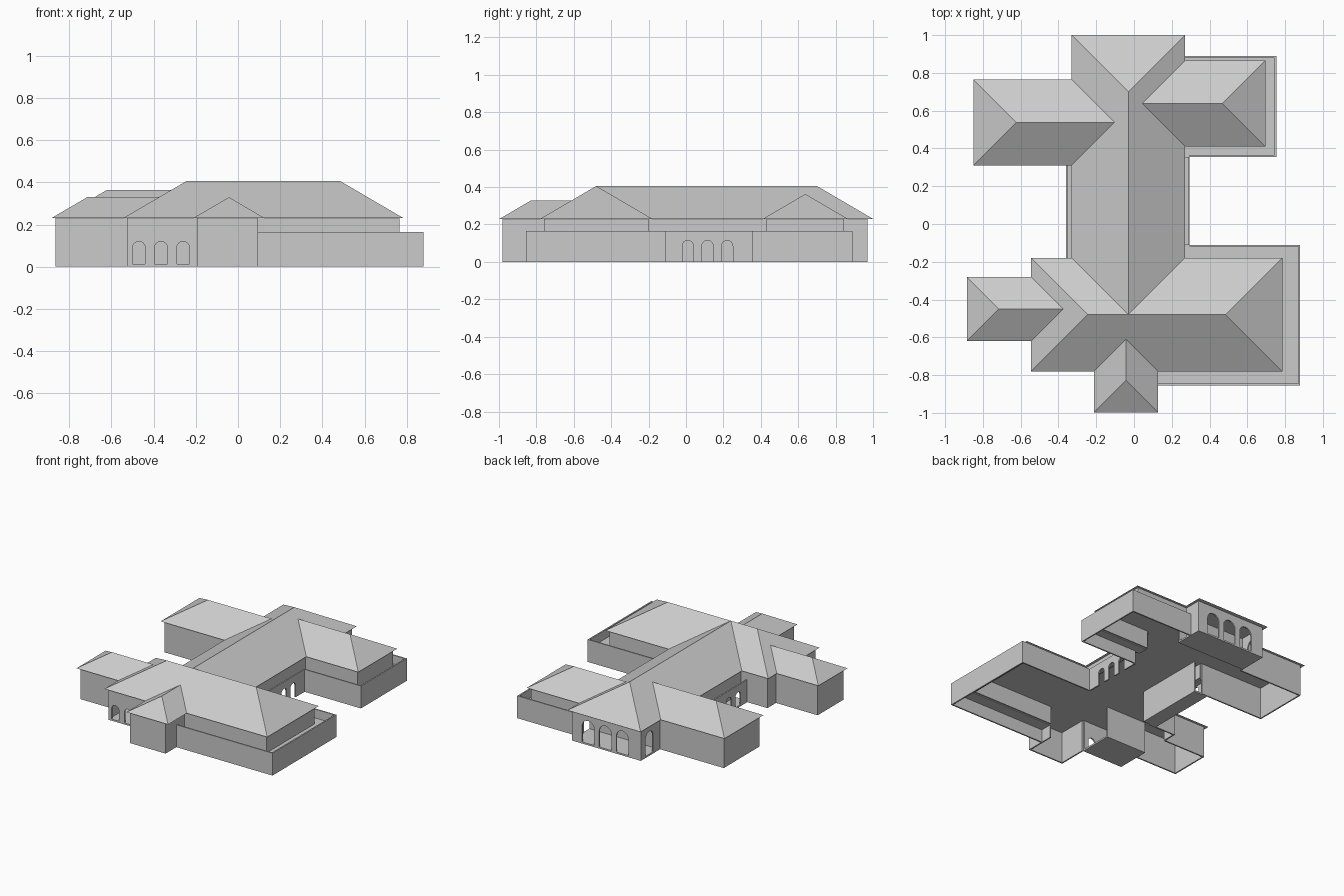
import bpy, bmesh, math
from mathutils import Vector

if "Cube" in bpy.data.objects:
    bpy.data.objects.remove(bpy.data.objects["Cube"])

EAVE, PAR, DECK, GAL, SLOPE, T = 0.23, 0.165, 0.10, 0.125, 0.585, 0.01


def finish(name, bm):
    bmesh.ops.recalc_face_normals(bm, faces=bm.faces[:])
    me = bpy.data.meshes.new(name)
    bm.to_mesh(me)
    bm.free()
    ob = bpy.data.objects.new(name, me)
    bpy.context.collection.objects.link(ob)
    return ob


def slab(name, x0, x1, y0, y1, z0, z1):
    bm = bmesh.new()
    bmesh.ops.create_cube(bm, size=1)
    for v in bm.verts:
        v.co = ((x0 + x1) / 2 + v.co.x * (x1 - x0),
                (y0 + y1) / 2 + v.co.y * (y1 - y0),
                (z0 + z1) / 2 + v.co.z * (z1 - z0))
    return finish(name, bm)


def wall(name, p, q, z0=0.0, z1=EAVE, arches=(), width=0.06, top=0.12):
    """Wall from p to q, inside on the left, with arched openings at distances along it."""
    p, q = Vector(p), Vector(q)
    d = (q - p).normalized()
    n = Vector((-d.y, d.x))
    prof, r = [(0, z0)], width / 2
    for c in sorted(arches):
        prof.append((c - r, z0))
        for i in range(9):
            a = math.pi * (1 - i / 8)
            prof.append((c + r * math.cos(a), top - r + r * math.sin(a)))
        prof.append((c + r, z0))
    length = (q - p).length
    prof += [(length, z0), (length, z1), (0, z1)]
    bm = bmesh.new()
    vs = [bm.verts.new((*(p + d * s), z)) for s, z in prof]
    face = bm.faces.new(vs)
    ext = bmesh.ops.extrude_face_region(bm, geom=[face])
    for v in ext["geom"]:
        if isinstance(v, bmesh.types.BMVert):
            v.co += Vector((n.x * T, n.y * T, 0))
    return finish(name, bm)


def walls(name, pts, **kw):
    for a, b in zip(pts, pts[1:]):
        wall(name, a, b, **kw)


def roof(name, axis, mid, half, outer, inner, valley=True):
    """Hip roof: hipped at the outer end; valley (ridge runs on) or hip at the inner end."""
    h, s = half * SLOPE, (1 if inner > outer else -1)
    ridge = [outer + s * half, inner + s * half * (1 if valley else -1)]
    bm = bmesh.new()

    def v(u, w, z):
        return bm.verts.new((u, w, z) if axis == "x" else (w, u, z))
    a, b = v(outer, mid - half, EAVE), v(outer, mid + half, EAVE)
    c, d = v(inner, mid + half, EAVE), v(inner, mid - half, EAVE)
    e, f = v(ridge[0], mid, EAVE + h), v(ridge[1], mid, EAVE + h)
    for fs in ((a, b, e), (b, c, f, e), (d, a, e, f), (a, b, c, d)):
        bm.faces.new(fs)
    if not valley:
        bm.faces.new((c, d, f))
    return finish(name, bm)


# Roofs
roof("spine_roof", "y", -0.03, 0.30, 1.0, -0.18)
roof("front_wing_roof", "x", -0.48, 0.30, -0.545, 0.785, valley=False)
roof("back_left_roof", "x", 0.538, 0.227, -0.85, -0.33)
roof("back_right_roof", "x", 0.638, 0.227, 0.695, 0.27)
roof("small_left_roof", "x", -0.45, 0.17, -0.885, -0.545)
roof("front_bay_roof", "y", -0.043, 0.17, -0.997, -0.78)

# House walls, anticlockwise from the front bay
walls("front_bay_wall", [(-.195, -.76), (-.195, -.98), (.095, -.98), (.095, -.76)])
walls("front_wing_wall", [(.095, -.76), (.765, -.76), (.765, -.2), (.25, -.2)], z0=DECK)
wall("spine_right_wall", (.25, -.2), (.25, .43), z0=GAL)
walls("back_right_wall", [(.25, .43), (.675, .43), (.675, .845), (.25, .845)], z0=DECK)
wall("spine_corner_wall", (.25, .845), (.25, .97))
wall("back_porch_wall", (.25, .97), (-.31, .97), arches=(.13, .27, .41), width=.1, top=.18)
wall("back_porch_side", (-.31, .97), (-.31, .745), arches=(.1,), width=.09, top=.18)
walls("back_left_wall", [(-.31, .745), (-.83, .745), (-.83, .33), (-.31, .33)])
wall("spine_left_wall", (-.31, .33), (-.31, -.2), z0=GAL)
walls("small_left_wall", [(-.31, -.2), (-.525, -.2), (-.525, -.3), (-.865, -.3),
                          (-.865, -.6), (-.525, -.6), (-.525, -.76)])
wall("front_porch_wall", (-.525, -.76), (-.195, -.76), arches=(.055, .16, .265))

# Terrace parapets and arcades
walls("front_terrace_parapet", [(.095, -.855), (.88, -.855), (.88, -.11), (.295, -.11)], z1=PAR)
wall("right_arcade", (.295, -.11), (.295, .355), z1=PAR, arches=(.12, .225, .33), top=.115)
walls("back_terrace_parapet", [(.295, .355), (.755, .355), (.755, .89), (.25, .89)], z1=PAR)
wall("left_arcade", (-.36, .33), (-.36, -.2), z1=PAR, arches=(.107, .212, .317, .422), top=.115)

# Terrace decks
for x0, x1, y0, y1 in ((.095, .88, -.855, -.76), (.765, .88, -.76, -.2), (.25, .88, -.2, -.11),
                       (.25, .755, .355, .43), (.675, .755, .43, .845), (.25, .755, .845, .89)):
    slab("terrace_deck", x0, x1, y0, y1, DECK - .006, DECK)
slab("right_arcade_deck", .25, .295, -.11, .355, GAL - .006, GAL)
slab("left_arcade_deck", -.36, -.31, -.2, .33, GAL - .006, GAL)

# Porch floors and the walls behind them
slab("back_porch_floor", -.31, .25, .77, .97, 0, .012)
wall("back_porch_inner_wall", (.25, .77), (-.31, .77))
slab("front_porch_floor", -.525, -.195, -.76, -.52, 0, .012)
wall("front_porch_inner_wall", (-.525, -.52), (-.195, -.52))
slab("left_arcade_floor", -.36, -.26, -.2, .33, 0, .012)
wall("left_arcade_inner_wall", (-.26, .33), (-.26, -.2))
